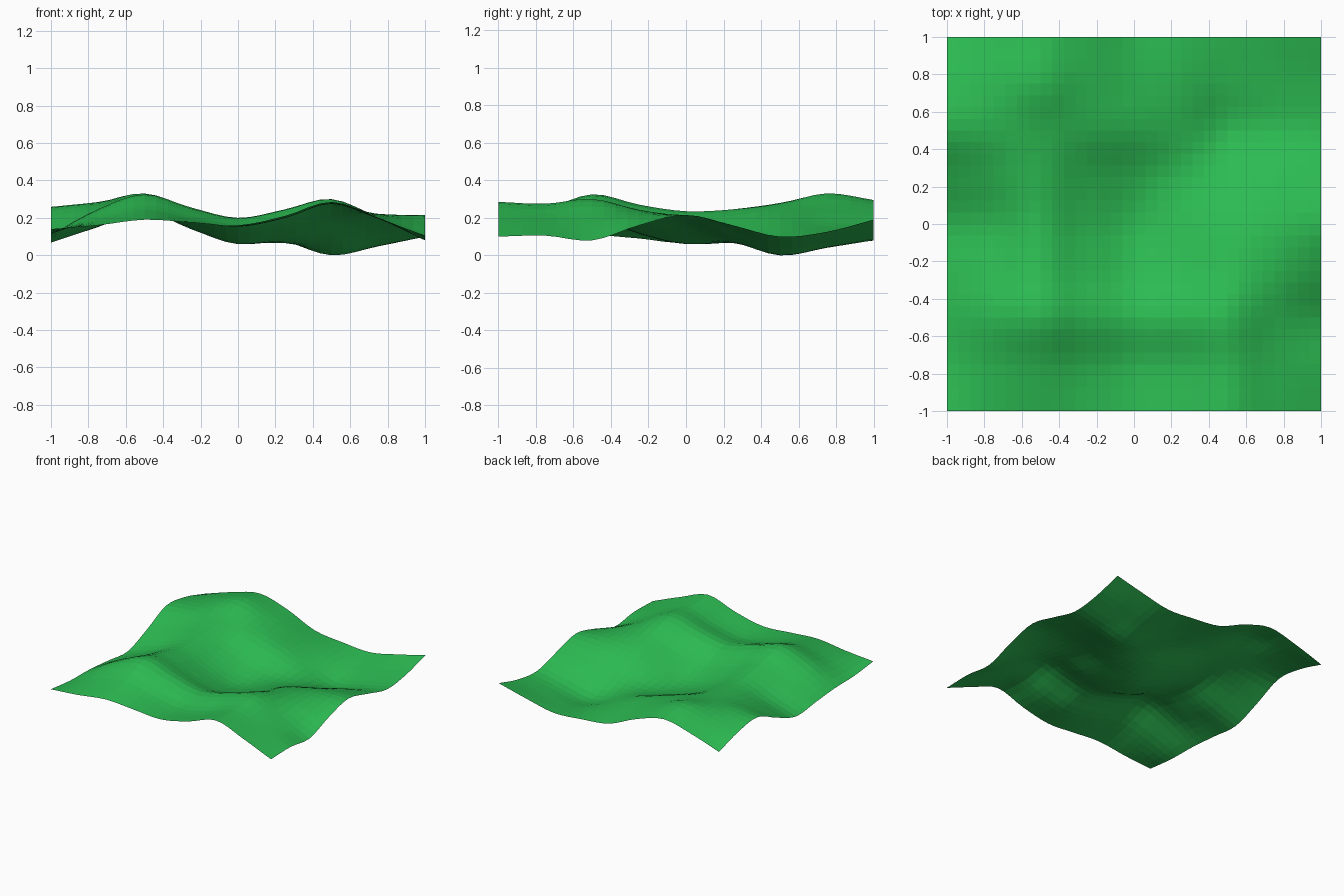
import bpy, bmesh

# Terrain heights in hundredths, sampled every 0.25 units:
# rows run front (y=-1) to back (y=1), columns left to right
CONTROL = [
    "14.0 16.0 19.0 17.5 16.0 21.0 28.5 20.0 10.0",
    "11.5 19.5 24.5 19.5 15.5 20.0 27.5 19.5 10.5",
    "11.0 24.5 32.5 25.5 20.0 24.5 30.0 20.0  8.0",
    " 9.0 19.0 27.0 18.5 11.5 16.0 24.0 22.0 16.0",
    " 7.0 15.0 23.5 14.0  6.0 10.5 18.0 21.0 21.5",
    "15.5 21.0 24.5 16.0  8.5  6.5  8.0 13.5 16.0",
    "25.5 27.5 27.5 23.0 16.0  8.0  0.0  5.0 10.0",
    "23.0 28.0 33.0 25.0 15.5  9.5  4.0  7.5 12.5",
    "16.0 24.0 29.5 23.0 12.5  9.5  8.0 13.0 19.0",
]
GRID = [[float(v) / 100 for v in row.split()] for row in CONTROL]
N = 32  # cells per side


def spline(values, t):
    """Smooth curve through evenly spaced values, t in 0..len-1."""
    last = len(values) - 1
    i = min(int(t), last - 1)
    f = t - i
    b, c = values[i], values[i + 1]
    a = values[i - 1] if i > 0 else 2 * b - c
    d = values[i + 2] if i + 2 <= last else 2 * c - b
    return b + 0.5 * f * (c - a + f * (2 * a - 5 * b + 4 * c - d
                                       + f * (3 * (b - c) + d - a)))


def height(x, y):
    column = [spline(row, (x + 1) * 4) for row in GRID]
    return max(0.0, spline(column, (y + 1) * 4))


# Rolling grass sheet: a grid of flat quads lifted to the terrain height
bm = bmesh.new()
bmesh.ops.create_grid(bm, x_segments=N, y_segments=N, size=1)
for v in bm.verts:
    v.co.z = height(v.co.x, v.co.y)
mesh = bpy.data.meshes.new("grass_terrain")
bm.to_mesh(mesh)
bm.free()

grass = bpy.data.materials.new("grass green")
grass.diffuse_color = (0.025, 0.50, 0.085, 1)
mesh.materials.append(grass)
terrain = bpy.data.objects.new("grass_terrain", mesh)
bpy.context.collection.objects.link(terrain)
